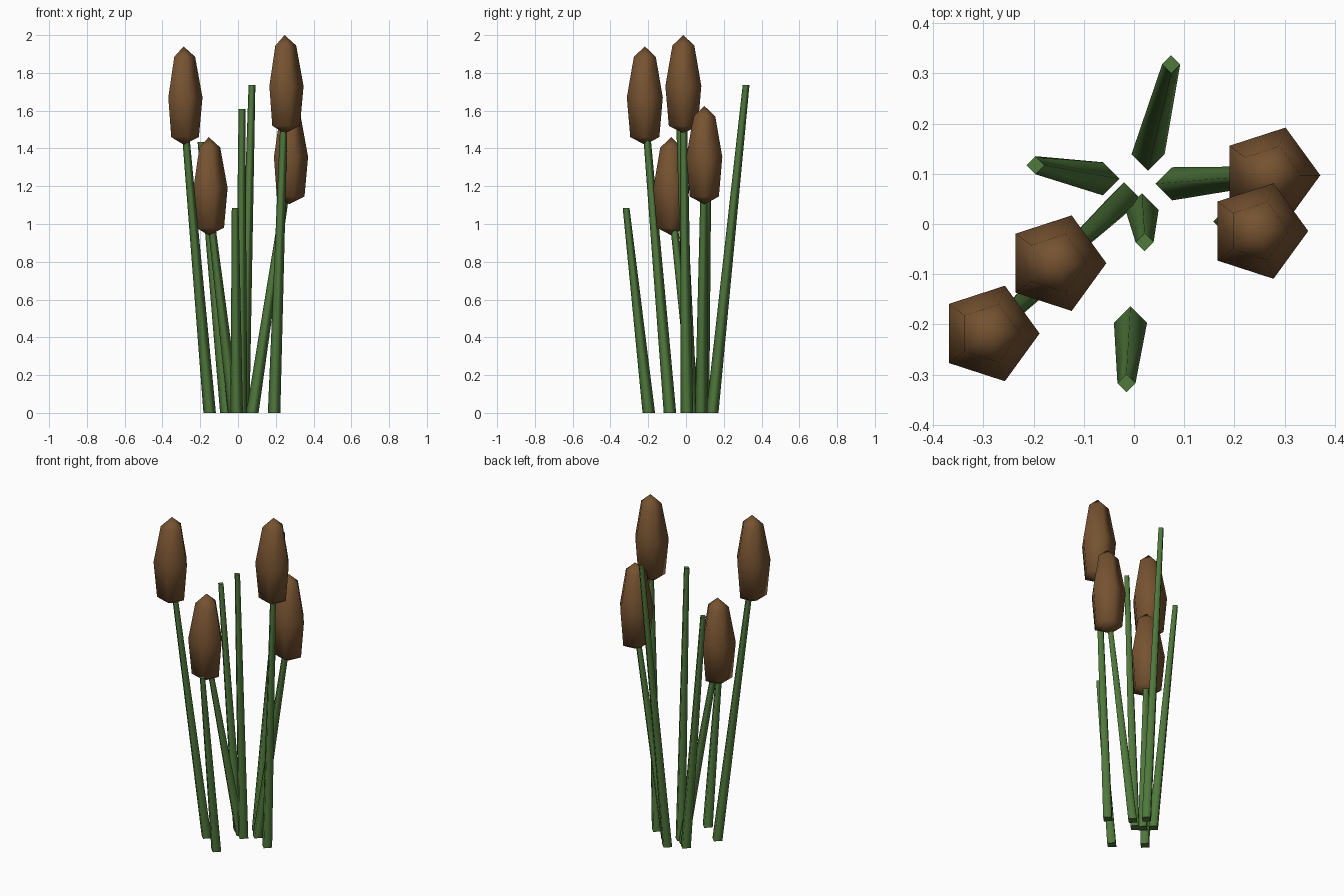
import bpy
import bmesh
from math import cos, sin, pi

if "Cube" in bpy.data.objects:
    bpy.data.objects.remove(bpy.data.objects["Cube"])


def material(name, color):
    m = bpy.data.materials.new(name)
    m.diffuse_color = color
    m.use_nodes = True
    m.node_tree.nodes["Principled BSDF"].inputs["Base Color"].default_value = m.diffuse_color
    return m


green = material("reed_green", (0.08, 0.19, 0.045, 1))
brown = material("seed_head_brown", (0.18, 0.085, 0.03, 1))


def finish(bm, name, mat):
    bmesh.ops.recalc_face_normals(bm, faces=bm.faces)
    me = bpy.data.meshes.new(name)
    bm.to_mesh(me)
    bm.free()
    me.materials.append(mat)
    bpy.context.collection.objects.link(bpy.data.objects.new(name, me))


def ring(bm, x, y, z, r, n):
    return [bm.verts.new((x + r * cos(2 * pi * i / n), y + r * sin(2 * pi * i / n), z))
            for i in range(n)]


def bridge(bm, a, b):
    n = len(a)
    for i in range(n):
        j = (i + 1) % n
        bm.faces.new((a[i], a[j], b[j], b[i])).smooth = True


# Four-sided tapering stem leaning from its base to its tip
def stem(name, base, tip):
    bm = bmesh.new()
    low = ring(bm, base[0], base[1], 0, 0.033, 4)
    high = ring(bm, *tip, 0.018, 4)
    bridge(bm, low, high)
    bm.faces.new(low[::-1])
    bm.faces.new(high)
    finish(bm, name, green)


# Five-sided upright seed head with pointed ends
def seed_head(name, x, y, z):
    bm = bmesh.new()
    rings = [ring(bm, x, y, z + h, r, 5)
             for h, r in ((0.04, 0.081), (0.25, 0.1), (0.465, 0.061))]
    bridge(bm, rings[0], rings[1])
    bridge(bm, rings[1], rings[2])
    for rim, h in ((rings[0], 0), (rings[2], 0.52)):
        pole = bm.verts.new((x, y, z + h))
        for i in range(5):
            bm.faces.new((rim[i], rim[(i + 1) % 5], pole)).smooth = True
    finish(bm, name, brown)


# Cattails: stem base, then seed head bottom
cattails = [
    ((-0.15, -0.085), (-0.288, -0.218, 1.42)),
    ((0.191, 0.005), (0.247, -0.014, 1.48)),
    ((-0.02, 0.05), (-0.155, -0.078, 0.94)),
    ((0.076, 0.08), (0.271, 0.097, 1.105)),
]
for i, (base, head) in enumerate(cattails, 1):
    stem(f"cattail_stem_{i}", base, (head[0], head[1], head[2] + 0.18))
    seed_head(f"seed_head_{i}", *head)

# Bare reeds: base, then tip
reeds = [
    ((-0.007, -0.197), (-0.015, -0.317, 1.085)),
    ((0.028, 0.139), (0.074, 0.318, 1.735)),
    ((-0.062, 0.09), (-0.196, 0.117, 1.435)),
    ((0.016, 0.028), (0.021, -0.036, 1.61)),
]
for i, (base, tip) in enumerate(reeds, 1):
    stem(f"reed_{i}", base, tip)
